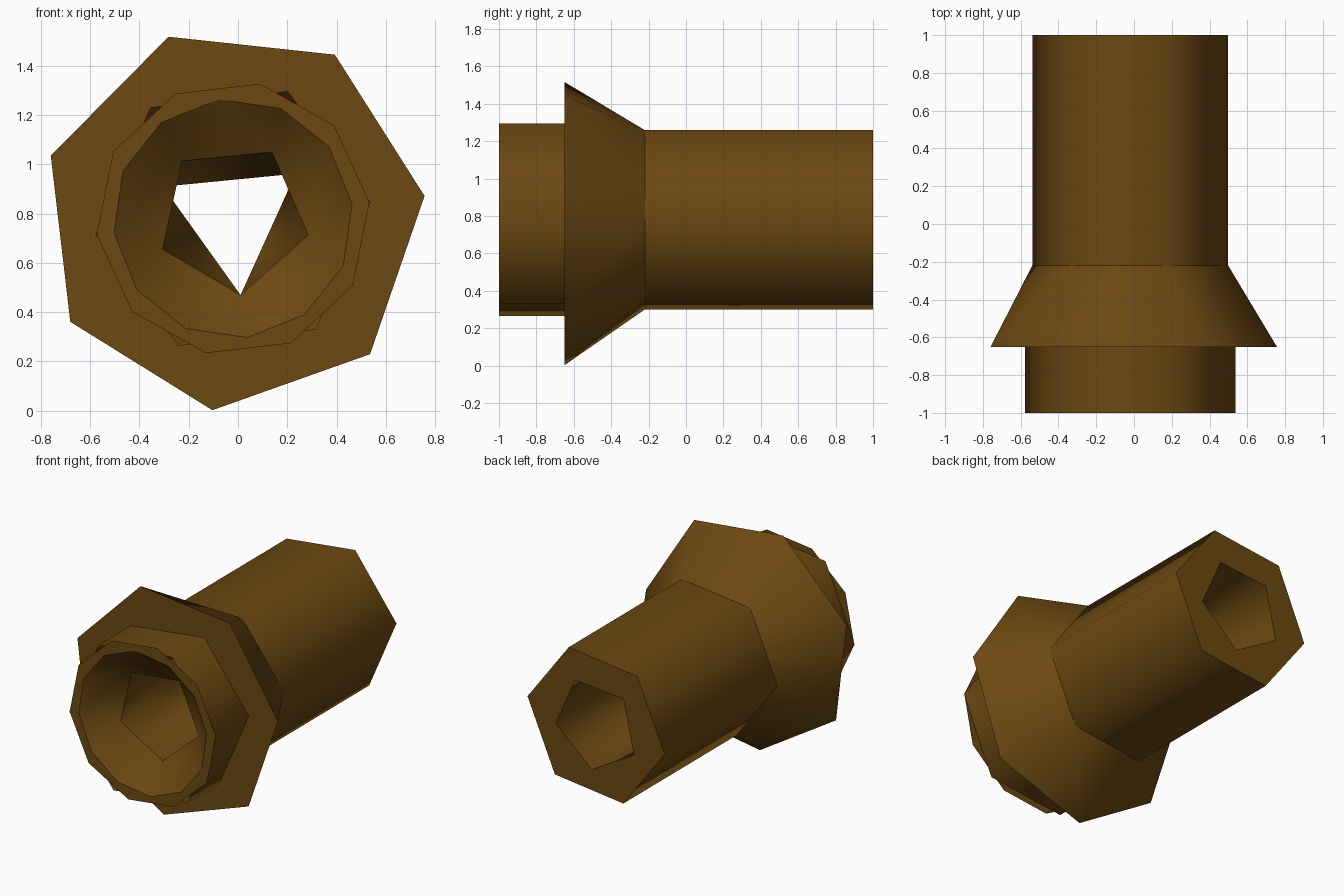
import bpy
from math import cos, sin, radians

if "Cube" in bpy.data.objects:
    bpy.data.objects.remove(bpy.data.objects["Cube"])

CX, CZ = -0.02, 0.78
BASE = 6.7          # shared start angle of the outer polygons
BORE = -84.4        # start angle of the bore polygons

mat = bpy.data.materials.new("brown_metal")
mat.diffuse_color = (0.15, 0.065, 0.006, 1)
mat.use_nodes = True
mat.node_tree.nodes["Principled BSDF"].inputs["Base Color"].default_value = mat.diffuse_color


def ring(n, r, y, start=BASE):
    return (n, r, y, start)


def points(rg):
    n, r, y, s = rg
    return [(CX + r * cos(radians(s + 360 * i / n)), y,
             CZ + r * sin(radians(s + 360 * i / n))) for i in range(n)]


def zip_rings(a, b):
    """Triangles joining two rings that may have different side counts."""
    n, m = a[0], b[0]
    k = min(range(-m, m + 1), key=lambda k: abs(b[3] + 360 * k / m - a[3]))
    faces, i, j = [], 0, 0
    while i < n or j < m:
        ta = a[3] + 360 * (i + 1) / n
        tb = b[3] + 360 * (k + j + 1) / m
        ia, jb = i % n, n + (k + j) % m
        if j >= m or (i < n and ta <= tb):
            faces.append((ia, (i + 1) % n, jb))
            i += 1
        else:
            faces.append((ia, n + (k + j + 1) % m, jb))
            j += 1
    return faces


def surface(name, a, b, smooth=True):
    me = bpy.data.meshes.new(name)
    me.from_pydata(points(a) + points(b), [], zip_rings(a, b))
    for p in me.polygons:
        p.use_smooth = smooth
    me.materials.append(mat)
    ob = bpy.data.objects.new(name, me)
    bpy.context.collection.objects.link(ob)


# front collar and its thin end rim
surface("front_collar", ring(6, 0.56, -0.65), ring(6, 0.56, -1))
surface("front_rim", ring(10, 0.557, -1), ring(12, 0.486, -1), False)

# flange: flat front face and tapering back
surface("flange_face", ring(7, 0.782, -0.65), ring(6, 0.56, -0.65), False)
surface("flange_taper", ring(6, 0.522, -0.22), ring(7, 0.782, -0.65))

# rear tube and its end face
surface("rear_tube", ring(6, 0.522, 1), ring(6, 0.522, -0.22))
surface("rear_face", ring(5, 0.312, 1, BORE), ring(6, 0.522, 1), False)

# bore: countersink, then a passage pinched to three sides midway
surface("countersink", ring(12, 0.486, -1), ring(5, 0.312, -0.83, BORE))
surface("bore_front", ring(5, 0.312, -0.83, BORE), ring(3, 0.312, 0.1, BORE))
surface("bore_rear", ring(3, 0.312, 0.1, BORE), ring(5, 0.312, 1, BORE))
